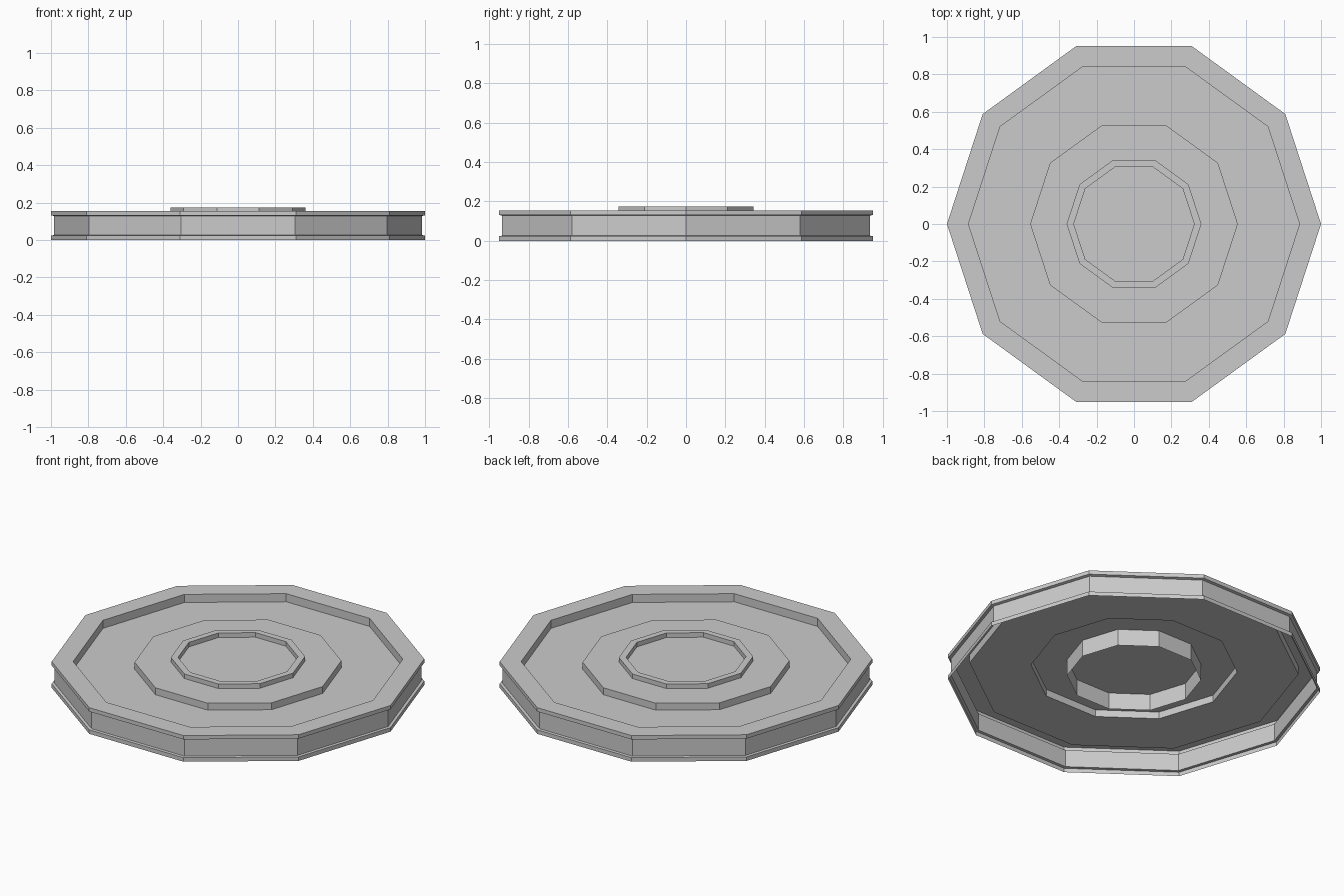
import bpy, bmesh
from math import cos, sin, pi

if "Cube" in bpy.data.objects:
    bpy.data.objects.remove(bpy.data.objects["Cube"])

SIDES = 10


def lathe(name, profile, cap=False):
    """Spin a (radius, z) profile into a flat-faced decagonal shell."""
    bm = bmesh.new()
    rings = [[bm.verts.new((r * cos(2 * pi * i / SIDES), r * sin(2 * pi * i / SIDES), z))
              for i in range(SIDES)] for r, z in profile]
    for a, b in zip(rings, rings[1:]):
        for i in range(SIDES):
            j = (i + 1) % SIDES
            bm.faces.new((a[i], a[j], b[j], b[i]))
    if cap:
        bm.faces.new(rings[-1])
    mesh = bpy.data.meshes.new(name)
    bm.to_mesh(mesh)
    bm.free()
    obj = bpy.data.objects.new(name, mesh)
    bpy.context.collection.objects.link(obj)
    return obj


# Grooved rim: lower flange, recessed band, upper flange, top face, inner lip
# Web and raised hub continue the same open-bottomed shell
lathe("wheel_shell", [
    (1.0, 0.0), (1.0, 0.024), (0.984, 0.026),
    (0.984, 0.128), (1.0, 0.132), (1.0, 0.155),
    (0.885, 0.155), (0.885, 0.107),
    (0.555, 0.107), (0.555, 0.148), (0.36, 0.148),
], cap=True)

# Raised collar around the hub centre
lathe("hub_collar", [(0.36, 0.148), (0.36, 0.175), (0.322, 0.175), (0.322, 0.148)])

# Open sleeve hanging below the hub
lathe("hub_sleeve", [(0.36, 0.05), (0.36, 0.148)])
